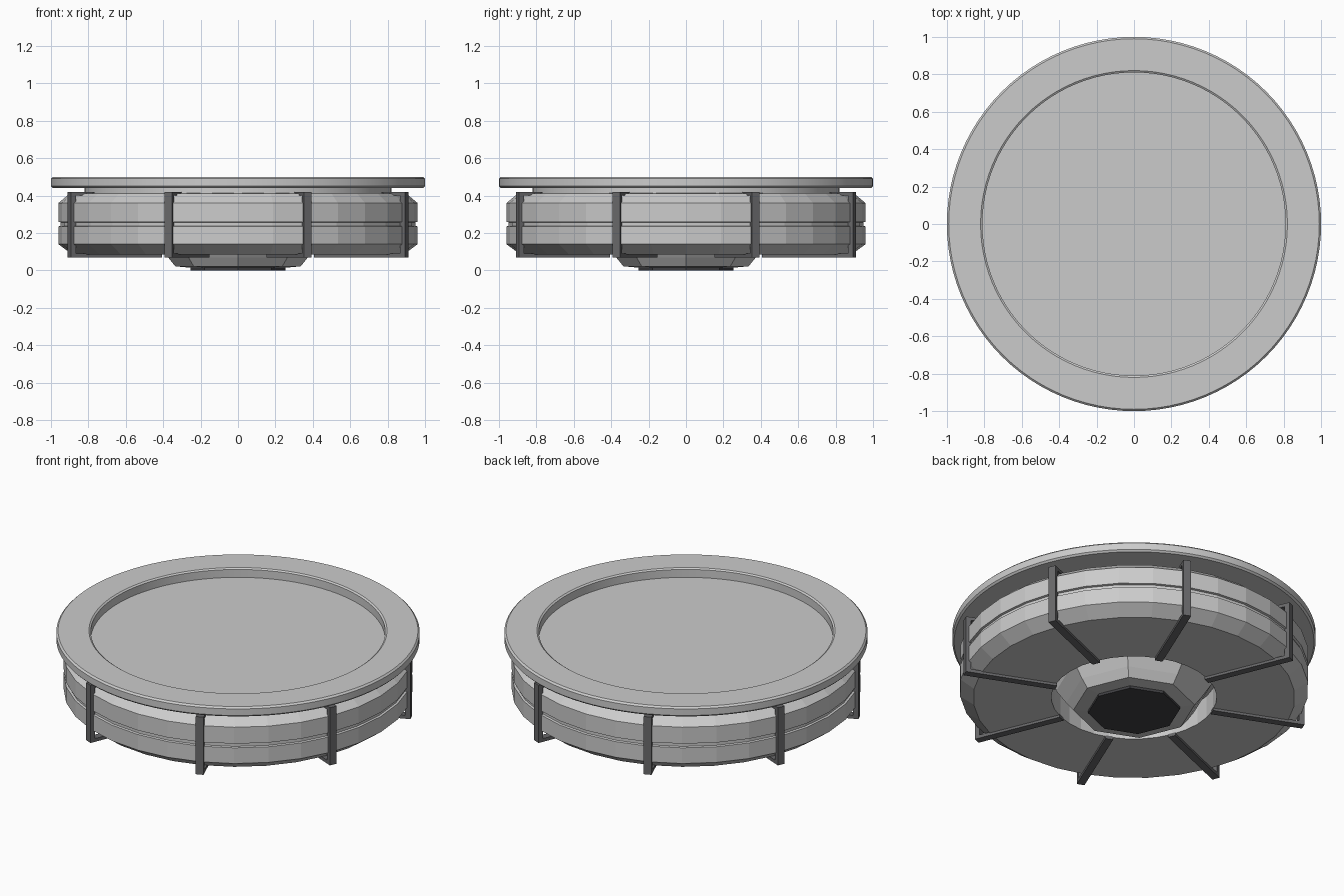
import bpy, bmesh, math
from mathutils import Matrix

cube = bpy.data.objects.get("Cube")
if cube:
    bpy.data.objects.remove(cube, do_unlink=True)


def material(name, color):
    m = bpy.data.materials.new(name)
    m.use_nodes = True
    m.diffuse_color = (*color, 1)
    m.node_tree.nodes["Principled BSDF"].inputs["Base Color"].default_value = (*color, 1)
    return m


light_grey = material("light grey", (0.6, 0.6, 0.6))
dark_grey = material("dark grey", (0.14, 0.14, 0.145))
black = material("black", (0.05, 0.05, 0.055))


def finish(name, bm, mat):
    bmesh.ops.recalc_face_normals(bm, faces=bm.faces)
    mesh = bpy.data.meshes.new(name)
    bm.to_mesh(mesh)
    bm.free()
    mesh.materials.append(mat)
    obj = bpy.data.objects.new(name, mesh)
    bpy.context.collection.objects.link(obj)
    return obj


def lathe(name, profile, sides, mat, closed=False):
    """Turn an (r, z) profile about z; open profiles are capped at both ends."""
    bm = bmesh.new()
    rings = []
    for r, z in profile:
        angles = [2 * math.pi * i / sides for i in range(sides)]
        rings.append([bm.verts.new((r * math.cos(a), r * math.sin(a), z)) for a in angles])
    pairs = list(zip(rings, rings[1:]))
    if closed:
        pairs.append((rings[-1], rings[0]))
    else:
        bm.faces.new(rings[0])
        bm.faces.new(rings[-1])
    for low, high in pairs:
        for i in range(sides):
            j = (i + 1) % sides
            bm.faces.new((low[i], low[j], high[j], high[i]))
    return finish(name, bm, mat)


def smooth(obj, degrees):
    bpy.ops.object.select_all(action='DESELECT')
    obj.select_set(True)
    bpy.context.view_layer.objects.active = obj
    bpy.ops.object.shade_smooth_by_angle(angle=math.radians(degrees))


# Faceted drum with a thin waist groove and a round well underneath
lathe("drum_body", [
    (0.455, 0.22), (0.455, 0.085), (0.885, 0.085), (0.96, 0.14),
    (0.96, 0.235), (0.948, 0.238), (0.948, 0.257), (0.96, 0.26),
    (0.96, 0.36), (0.90, 0.41), (0.80, 0.415)], 32, light_grey)

# Neck whose top is the recessed floor of the tray
smooth(lathe("tray_floor", [(0.82, 0.40), (0.82, 0.445)], 96, light_grey), 30)

# Broad flat rim with softened edges
smooth(lathe("top_rim", [
    (0.81, 0.44), (0.99, 0.44), (1.0, 0.45), (1.0, 0.49), (0.99, 0.50),
    (0.82, 0.50), (0.81, 0.493)], 96, light_grey, closed=True), 30)

# Eight-sided hub in the well, with a dark end plate
lathe("bottom_hub", [
    (0.26, 0.015), (0.335, 0.022), (0.374, 0.07), (0.43, 0.15), (0.44, 0.21)],
    8, light_grey)
lathe("hub_plate", [(0.254, 0.0), (0.254, 0.018)], 8, black)


# Eight squared clamps wrapping the drum from the well to the neck
clamp_outline = [(0.45, 0.07), (0.976, 0.07), (0.976, 0.42), (0.84, 0.42),
                 (0.84, 0.40), (0.946, 0.40), (0.946, 0.09), (0.45, 0.09)]
for i in range(8):
    bm = bmesh.new()
    face = bm.faces.new([bm.verts.new((r, -0.022, z)) for r, z in clamp_outline])
    extruded = bmesh.ops.extrude_face_region(bm, geom=[face])["geom"]
    moved = [v for v in extruded if isinstance(v, bmesh.types.BMVert)]
    bmesh.ops.translate(bm, verts=moved, vec=(0, 0.044, 0))
    if face.is_valid and not any(len(f.verts) == 8 and f is not face and
                                 all(v.co.y < 0 for v in f.verts) for f in bm.faces):
        face.normal_update()
    turn = Matrix.Rotation(math.radians(22.5 + 45 * i), 3, 'Z')
    bmesh.ops.rotate(bm, cent=(0, 0, 0), matrix=turn, verts=bm.verts)
    finish(f"clamp_{i + 1}", bm, dark_grey)
